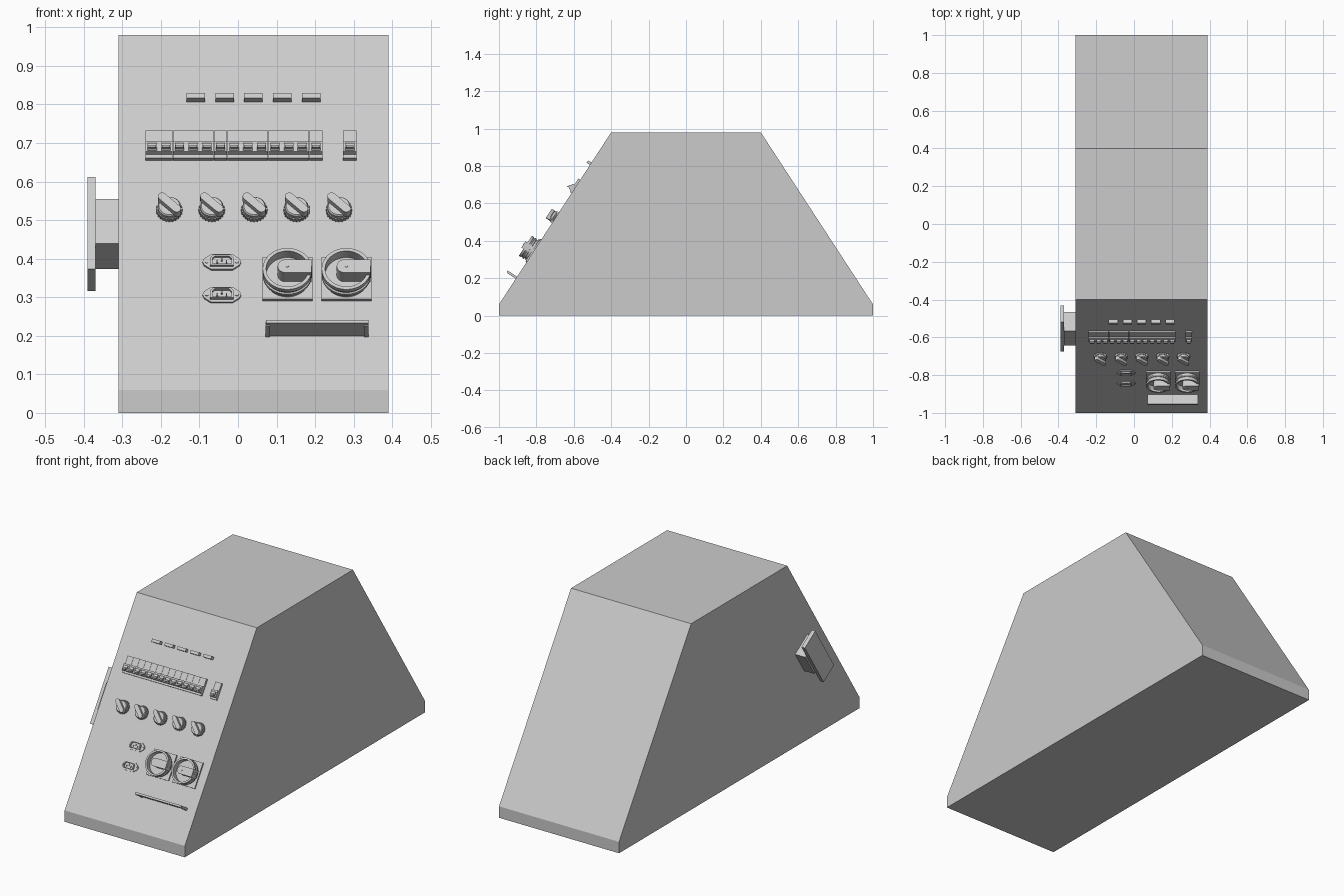
import bpy, bmesh
from math import cos, sin, pi, atan2
from mathutils import Matrix, Vector

if "Cube" in bpy.data.objects:
    bpy.data.objects.remove(bpy.data.objects["Cube"])

# Sloped panel frame: local x = across, y = up the slope, z = outward
TILT = Matrix.Rotation(atan2(0.92, 0.6), 4, 'X')
# Sideways frame: profile (a, b) lies in local y/z and is extruded along x
SIDE = Matrix(((0, 0, 1), (1, 0, 0), (0, 1, 0))).to_4x4()


def panel(x, z):
    return Matrix.Translation((x, -1 + (z - 0.06) * 0.6 / 0.92, z)) @ TILT


def prism(bm, M, pts, n0, n1):
    lo = [bm.verts.new(M @ Vector((a, b, n0))) for a, b in pts]
    hi = [bm.verts.new(M @ Vector((a, b, n1))) for a, b in pts]
    bm.faces.new(lo[::-1])
    bm.faces.new(hi)
    for i in range(len(pts)):
        j = (i + 1) % len(pts)
        bm.faces.new((lo[i], lo[j], hi[j], hi[i]))


def ring(bm, M, outer, inner, n0, n1):
    loops = [[bm.verts.new(M @ Vector((a, b, n))) for a, b in pts]
             for pts, n in ((outer, n0), (outer, n1), (inner, n1), (inner, n0))]
    for k in range(4):
        p, q = loops[k], loops[(k + 1) % 4]
        for i in range(len(p)):
            j = (i + 1) % len(p)
            bm.faces.new((p[i], p[j], q[j], q[i]))


def box(bm, M, x0, x1, y0, y1, n0, n1):
    prism(bm, M, [(x0, y0), (x1, y0), (x1, y1), (x0, y1)], n0, n1)


def circle(r, seg=32, x=0, y=0, start=0, sweep=2 * pi):
    return [(x + r * cos(start + sweep * i / seg), y + r * sin(start + sweep * i / seg))
            for i in range(seg)]


def lathe(bm, M, prof, seg=48):
    loops = [[bm.verts.new(M @ Vector((x, y, n))) for x, y in circle(r, seg)] for r, n in prof]
    for p, q in zip(loops, loops[1:]):
        for i in range(seg):
            j = (i + 1) % seg
            bm.faces.new((p[i], p[j], q[j], q[i]))
    bm.faces.new(loops[0][::-1])
    bm.faces.new(loops[-1])


def finish(name, bm, smooth=False):
    bmesh.ops.recalc_face_normals(bm, faces=bm.faces)
    me = bpy.data.meshes.new(name)
    bm.to_mesh(me)
    bm.free()
    ob = bpy.data.objects.new(name, me)
    bpy.context.collection.objects.link(ob)
    if smooth:
        bpy.ops.object.select_all(action='DESELECT')
        ob.select_set(True)
        bpy.context.view_layer.objects.active = ob
        bpy.ops.object.shade_smooth_by_angle(angle=0.6)
    return ob


# Cabinet body
bm = bmesh.new()
prism(bm, SIDE, [(-1, 0), (1, 0), (1, 0.06), (0.4, 0.98), (-0.4, 0.98), (-1, 0.06)], -0.31, 0.39)
finish("cabinet_body", bm)

# Side mount: stem and plate, tilted with the panel
M = Matrix.Translation((0, -0.554, 0.464)) @ TILT
bm = bmesh.new()
box(bm, M, -0.37, -0.305, -0.069, 0.069, -0.061, 0.061)
finish("side_mount_stem", bm)
bm = bmesh.new()
box(bm, M, -0.39, -0.37, -0.143, 0.143, -0.052, 0.052)
finish("side_mount_plate", bm)

# Row of indicator blocks
bm = bmesh.new()
for i in range(5):
    box(bm, panel(-0.11 + 0.075 * i, 0.806), -0.024, 0.024, 0, 0.015, -0.003, 0.021)
finish("indicator_blocks", bm)

# Breaker row: stepped housings with drums and levers
HOUSING = [(0, -0.003), (0, 0.012), (0.01, 0.012), (0.012, 0.024),
           (0.045, 0.024), (0.045, 0.012), (0.085, 0.012), (0.085, -0.003)]
bodies, levers = bmesh.new(), bmesh.new()
pitch = 0.46 / 13
for x in [-0.24 + pitch * (i + 0.5) for i in range(13)] + [0.29]:
    S = panel(x, 0.655) @ SIDE
    prism(bodies, S, HOUSING, -0.0174, 0.0174)
    prism(levers, S, circle(0.011, 20, 0.026, 0.022), -0.012, 0.012)
    prism(levers, S, [(0.018, 0.025), (0.028, 0.025), (0.023, 0.038), (0.016, 0.038)], -0.01, 0.01)
finish("breaker_housings", bodies)
finish("breaker_levers", levers, True)

# Rotary knobs: ribbed skirt, body and diagonal pointer grip
bm = bmesh.new()
for i in range(5):
    M = panel(-0.178 + 0.11 * i, 0.523)
    ribs = [(r * cos(2 * pi * k / 48), r * sin(2 * pi * k / 48))
            for k, r in enumerate([0.034, 0.031] * 24)]
    prism(bm, M, ribs, -0.003, 0.012)
    lathe(bm, M, [(0.03, 0.01), (0.03, 0.022), (0.027, 0.026)], 32)
    G = M @ Matrix.Rotation(-pi / 4, 4, 'Z')
    grip = ([(x, y) for x, y in circle(0.011, 8, 0.027, 0, -pi / 2, pi)] + [(0.027, 0.011)] +
            [(x, y) for x, y in circle(0.011, 8, -0.027, 0, pi / 2, pi)] + [(-0.027, -0.011)])
    prism(bm, G, grip, 0.02, 0.043)
finish("rotary_knobs", bm, True)

# Power inlets: flange, raised rim, pins and screws
rim_out = [(-0.03, -0.015), (0.03, -0.015), (0.03, 0.008), (0.022, 0.017), (-0.022, 0.017), (-0.03, 0.008)]
rim_in = [(x * 0.82, y * 0.75) for x, y in rim_out]
flange = [(-0.028, -0.023), (0.028, -0.023), (0.046, -0.01), (0.05, 0), (0.046, 0.01),
          (0.028, 0.023), (-0.028, 0.023), (-0.046, 0.01), (-0.05, 0), (-0.046, -0.01)]
bm = bmesh.new()
for z in (0.389, 0.304):
    M = panel(-0.042, z)
    prism(bm, M, flange, -0.003, 0.006)
    ring(bm, M, rim_out, rim_in, 0.005, 0.014)
    for x, y in ((-0.012, -0.003), (0, 0.004), (0.012, -0.003)):
        box(bm, M, x - 0.0015, x + 0.0015, y - 0.004, y + 0.004, 0.005, 0.012)
    for x in (-0.039, 0.039):
        prism(bm, M, circle(0.005, 16, x), 0.005, 0.008)
finish("power_inlets", bm)

# Large round sockets: square plate, stepped hollow collar, latch block
plates, collars, latches = bmesh.new(), bmesh.new(), bmesh.new()
COLLAR = [(0.058, 0.004), (0.058, 0.02), (0.064, 0.022), (0.064, 0.03), (0.06, 0.032),
          (0.06, 0.038), (0.064, 0.04), (0.064, 0.053), (0.055, 0.053), (0.055, 0.022)]
latch = circle(0.02, 16, -0.005, 0, pi / 2, pi) + [(-0.005, -0.02), (0.063, -0.02), (0.063, 0.02)]
for x in (0.128, 0.281):
    M = panel(x, 0.345)
    box(plates, M, -0.065, 0.065, -0.065, 0.065, -0.003, 0.008)
    lathe(collars, M, COLLAR)
    prism(latches, M, latch, 0.02, 0.066)
    prism(latches, M, circle(0.004, 16), 0.065, 0.0675)
finish("socket_plates", plates)
finish("socket_collars", collars, True)
finish("socket_latches", latches, True)

# Projecting ledge with end brackets
M = panel(0.205, 0.2)
bm = bmesh.new()
box(bm, M, -0.133, 0.133, 0, 0.01, -0.003, 0.06)
for s in (-1, 1):
    box(bm, M, s * 0.128 - 0.006, s * 0.128 + 0.006, -0.003, 0.01, -0.003, 0.052)
finish("ledge", bm)

# Thin slot strip
bm = bmesh.new()
box(bm, panel(-0.22, 0.16), -0.05, 0.05, -0.0015, 0.0015, -0.002, 0.0015)
finish("slot_strip", bm)
